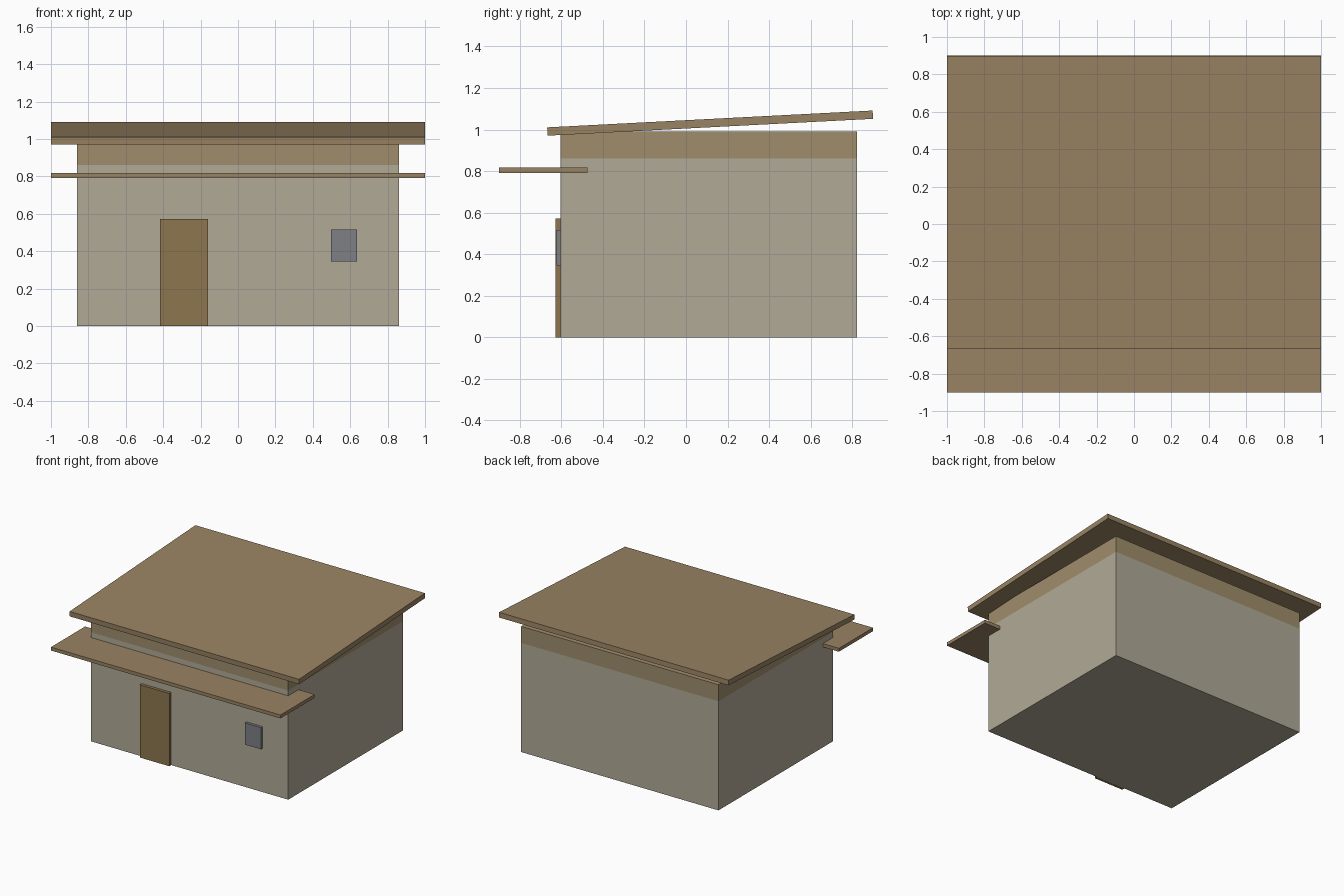
import bpy, bmesh
from math import atan2, hypot
from mathutils import Vector

if "Cube" in bpy.data.objects:
    bpy.data.objects.remove(bpy.data.objects["Cube"])


def material(name, rgb):
    m = bpy.data.materials.new(name)
    m.diffuse_color = (*rgb, 1)
    m.use_nodes = True
    m.node_tree.nodes["Principled BSDF"].inputs["Base Color"].default_value = m.diffuse_color
    return m


plaster = material("plaster", (0.44, 0.40, 0.31))
trim = material("trim", (0.35, 0.27, 0.15))
timber = material("timber", (0.32, 0.23, 0.125))
door_wood = material("door_wood", (0.27, 0.18, 0.08))
glass = material("glass", (0.21, 0.215, 0.23))


def box(name, x, y, z, mat):
    """Box spanning the given (min, max) ranges."""
    lo, hi = Vector((x[0], y[0], z[0])), Vector((x[1], y[1], z[1]))
    bm = bmesh.new()
    bmesh.ops.create_cube(bm, size=1)
    bmesh.ops.scale(bm, vec=hi - lo, verts=bm.verts)
    mesh = bpy.data.meshes.new(name)
    bm.to_mesh(mesh)
    bm.free()
    ob = bpy.data.objects.new(name, mesh)
    ob.location = (lo + hi) / 2
    ob.data.materials.append(mat)
    bpy.context.collection.objects.link(ob)
    return ob


# House body, cut around at the trim band under the roof
walls = box("walls", (-0.86, 0.86), (-0.603, 0.824), (0, 0.99), plaster)
walls.data.materials.append(trim)
bm = bmesh.new()
bm.from_mesh(walls.data)
band_z = 0.86 - walls.location.z
bmesh.ops.bisect_plane(bm, geom=bm.verts[:] + bm.edges[:] + bm.faces[:],
                       plane_co=(0, 0, band_z), plane_no=(0, 0, 1))
for f in bm.faces:
    if f.calc_center_median().z > band_z:
        f.material_index = 1
bm.to_mesh(walls.data)
bm.free()

# Tilted roof slab, rising to the back
run, rise, thick = 1.566, 0.081, 0.040
length = hypot(run, rise)
roof = box("roof", (-1, 1), (-length / 2, length / 2), (-thick / 2, thick / 2), timber)
roof.location = (0, 0.116, 1.031)
roof.rotation_euler.x = atan2(rise, run)

# Porch canopy passing into the front wall
box("canopy", (-1, 1), (-0.90, -0.475), (0.791, 0.818), timber)

# Door and window panels on the front
box("door", (-0.417, -0.16), (-0.627, -0.603), (0, 0.573), door_wood)
box("window", (0.497, 0.637), (-0.624, -0.603), (0.345, 0.516), glass)
